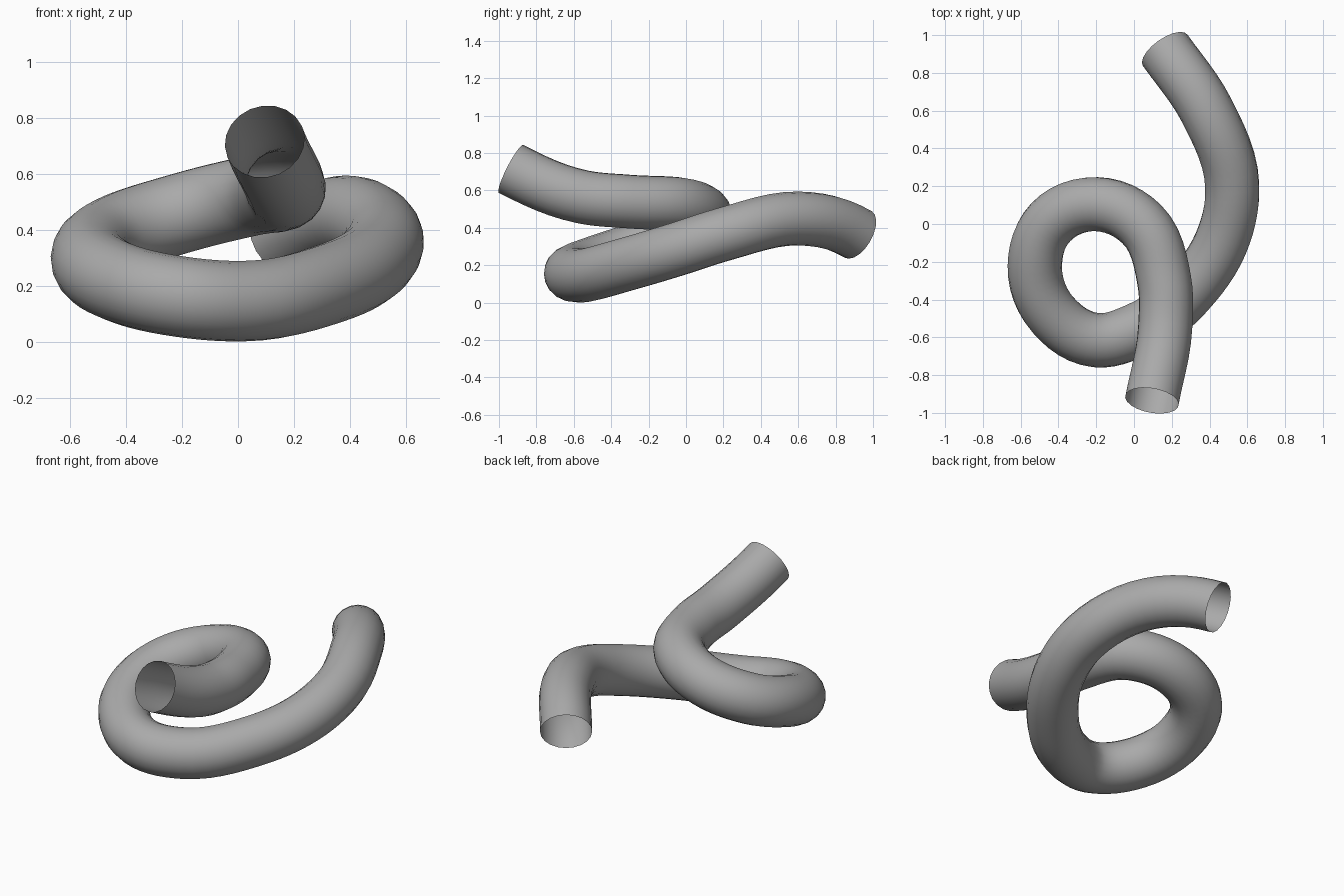
import bpy
from mathutils import Vector

cube = bpy.data.objects.get("Cube")
if cube:
    bpy.data.objects.remove(cube)

RADIUS = 0.144

# Centre line of the looping tube, from the back end to the raised front end
path = [Vector(p) for p in (
    (0.165, 0.92, 0.365), (0.385, 0.60, 0.45), (0.52, 0.20, 0.365),
    (0.48, -0.05, 0.285), (0.32, -0.32, 0.205), (0.02, -0.56, 0.145),
    (-0.20, -0.615, 0.16), (-0.43, -0.48, 0.215), (-0.525, -0.22, 0.30),
    (-0.44, 0.01, 0.38), (-0.20, 0.105, 0.46), (0.04, 0.0, 0.52),
    (0.16, -0.30, 0.54), (0.165, -0.55, 0.565), (0.095, -0.935, 0.715))]
start_dir = Vector((0.52, -0.74, 0.43)).normalized()
end_dir = Vector((-0.16, -0.88, 0.45)).normalized()

# Smooth Bezier through the points
curve = bpy.data.curves.new("tube", 'CURVE')
curve.dimensions = '3D'
curve.resolution_u = 6
curve.bevel_depth = RADIUS
curve.bevel_resolution = 8
curve.use_fill_caps = False
spline = curve.splines.new('BEZIER')
spline.bezier_points.add(len(path) - 1)
last = len(path) - 1
for i, (bp, p) in enumerate(zip(spline.bezier_points, path)):
    before = path[max(i - 1, 0)]
    after = path[min(i + 1, last)]
    if i == 0:
        tangent = start_dir
    elif i == last:
        tangent = end_dir
    else:
        a, b = p - before, after - p
        tangent = (a / a.length_squared + b / b.length_squared).normalized()
    bp.handle_left_type = bp.handle_right_type = 'FREE'
    bp.co = p
    bp.handle_left = p - tangent * (p - before).length * 0.35
    bp.handle_right = p + tangent * (after - p).length * 0.35

tube = bpy.data.objects.new("tube", curve)
bpy.context.collection.objects.link(tube)

# Plain grey colour
grey = bpy.data.materials.new("grey")
grey.use_nodes = True
colour = (0.4, 0.4, 0.4, 1.0)
grey.diffuse_color = colour
grey.node_tree.nodes["Principled BSDF"].inputs["Base Color"].default_value = colour
curve.materials.append(grey)

# Turn the swept curve into an open-ended smooth mesh
bpy.ops.object.select_all(action='DESELECT')
tube.select_set(True)
bpy.context.view_layer.objects.active = tube
bpy.ops.object.convert(target='MESH')
bpy.ops.object.shade_smooth()
